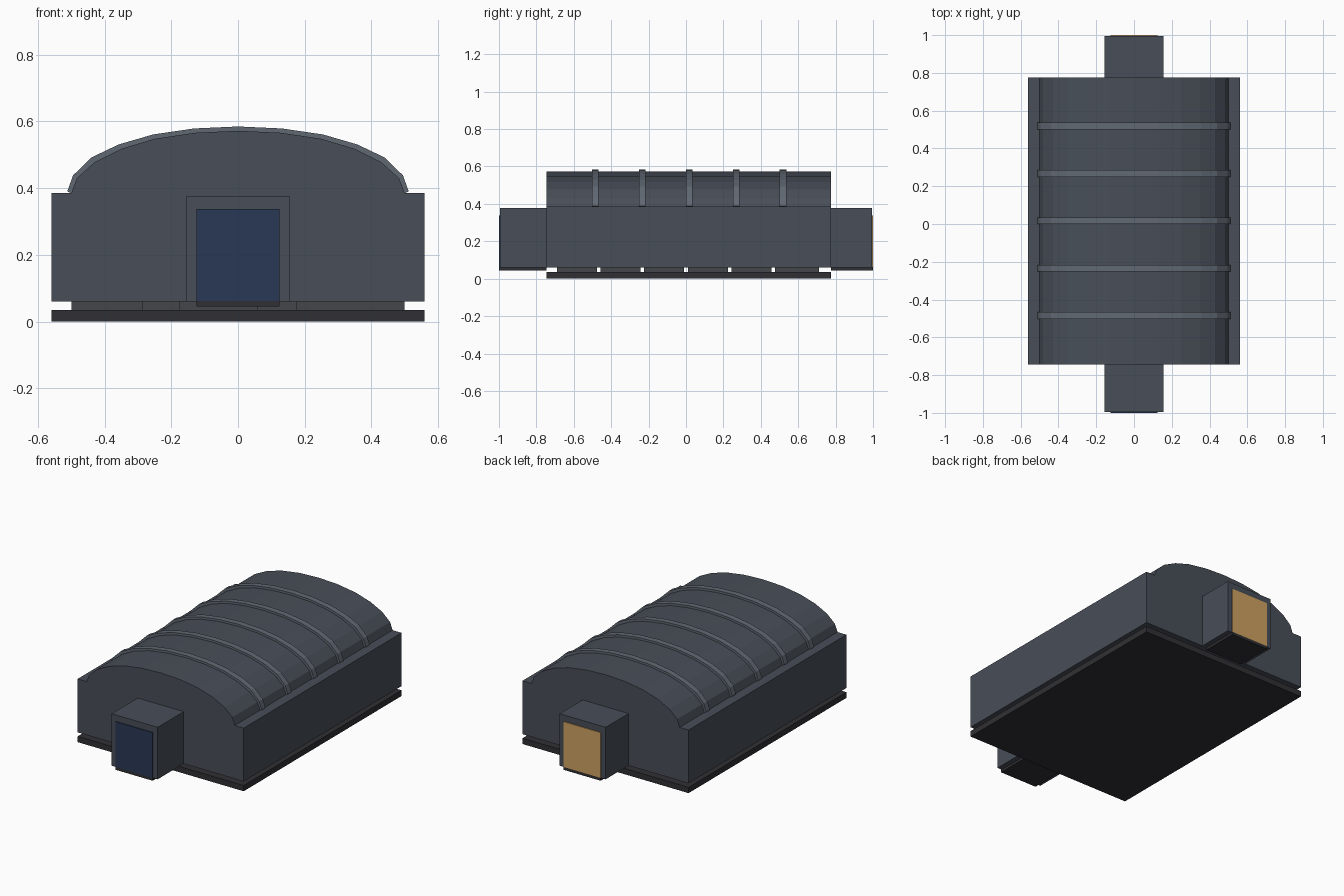
import bpy, bmesh

if "Cube" in bpy.data.objects:
    bpy.data.objects.remove(bpy.data.objects["Cube"])


def material(name, rgb):
    m = bpy.data.materials.new(name)
    m.diffuse_color = (*rgb, 1)
    m.use_nodes = True
    m.node_tree.nodes["Principled BSDF"].inputs["Base Color"].default_value = m.diffuse_color
    return m


STEEL = material("steel", (0.065, 0.077, 0.098))
RIB = material("rib_steel", (0.12, 0.14, 0.17))
DARK = material("dark_base", (0.03, 0.03, 0.035))
STONE = material("support_grey", (0.06, 0.062, 0.068))
BLUE = material("blue_door", (0.022, 0.04, 0.09))
AMBER = material("amber_door", (0.62, 0.36, 0.12))


def finish(name, bm, mat):
    bmesh.ops.recalc_face_normals(bm, faces=bm.faces)
    me = bpy.data.meshes.new(name)
    bm.to_mesh(me)
    bm.free()
    me.materials.append(mat)
    ob = bpy.data.objects.new(name, me)
    bpy.context.collection.objects.link(ob)
    return ob


def extrude(name, profile, y0, y1, mat):
    """Extrude an x-z outline along y."""
    bm = bmesh.new()
    face = bm.faces.new([bm.verts.new((x, y0, z)) for x, z in profile])
    new = bmesh.ops.extrude_face_region(bm, geom=[face])["geom"]
    verts = [v for v in new if isinstance(v, bmesh.types.BMVert)]
    bmesh.ops.translate(bm, verts=verts, vec=(0, y1 - y0, 0))
    return finish(name, bm, mat)


def box(name, x0, x1, y0, y1, z0, z1, mat):
    return extrude(name, [(x0, z0), (x1, z0), (x1, z1), (x0, z1)], y0, y1, mat)


def mirrored(half):
    """Complete a right-hand arc, ending on the centre line, to the left."""
    return half + [(-x, z) for x, z in reversed(half[:-1])]


FRONT, BACK = -0.745, 0.775

# Base plate and hall walls
box("base_plate", -0.56, 0.56, FRONT, BACK, 0, 0.035, DARK)
box("hall_walls", -0.56, 0.56, FRONT, BACK, 0.06, 0.385, STEEL)

# Vaulted roof
inner = mirrored([(0.50, 0.385), (0.483, 0.43), (0.43, 0.478), (0.35, 0.518),
                  (0.25, 0.548), (0.13, 0.566), (0, 0.572)])
outer = mirrored([(0.512, 0.39), (0.495, 0.438), (0.44, 0.492), (0.358, 0.531),
                  (0.255, 0.561), (0.132, 0.579), (0, 0.585)])
extrude("vault_roof", inner, FRONT, BACK, STEEL)

# Roof ribs
for i in range(5):
    y = -0.485 + i * 0.251
    extrude(f"roof_rib_{i + 1}", outer + inner[::-1], y - 0.018, y + 0.018, RIB)

# Staggered support blocks in the gap above the base
rows = 6
for r in range(rows):
    y = -0.69 + r * 1.4 / rows
    cuts = [(-0.5, -0.285), (-0.175, 0.06), (0.175, 0.5)] if r % 2 == 0 else \
           [(-0.37, -0.12), (-0.05, 0.315), (0.36, 0.5)]
    for c, (x0, x1) in enumerate(cuts):
        box(f"support_block_{r + 1}_{c + 1}", x0, x1, y, y + 1.4 / rows - 0.02 * (r < rows - 1),
            0.035, 0.06, STONE)

# Entrance tunnels, sills and doors at both ends
for side, wall, end, s, mat in (("front", FRONT, -0.995, -1, BLUE),
                                ("back", BACK, 0.995, 1, AMBER)):
    box(f"{side}_tunnel", -0.155, 0.155, *sorted((wall, end)), 0.06, 0.377, STEEL)
    box(f"{side}_sill", -0.125, 0.125, *sorted((wall, s)), 0.045, 0.062, DARK)
    box(f"{side}_door", -0.125, 0.125, *sorted((end - s * 0.01, s)), 0.062, 0.338, mat)
